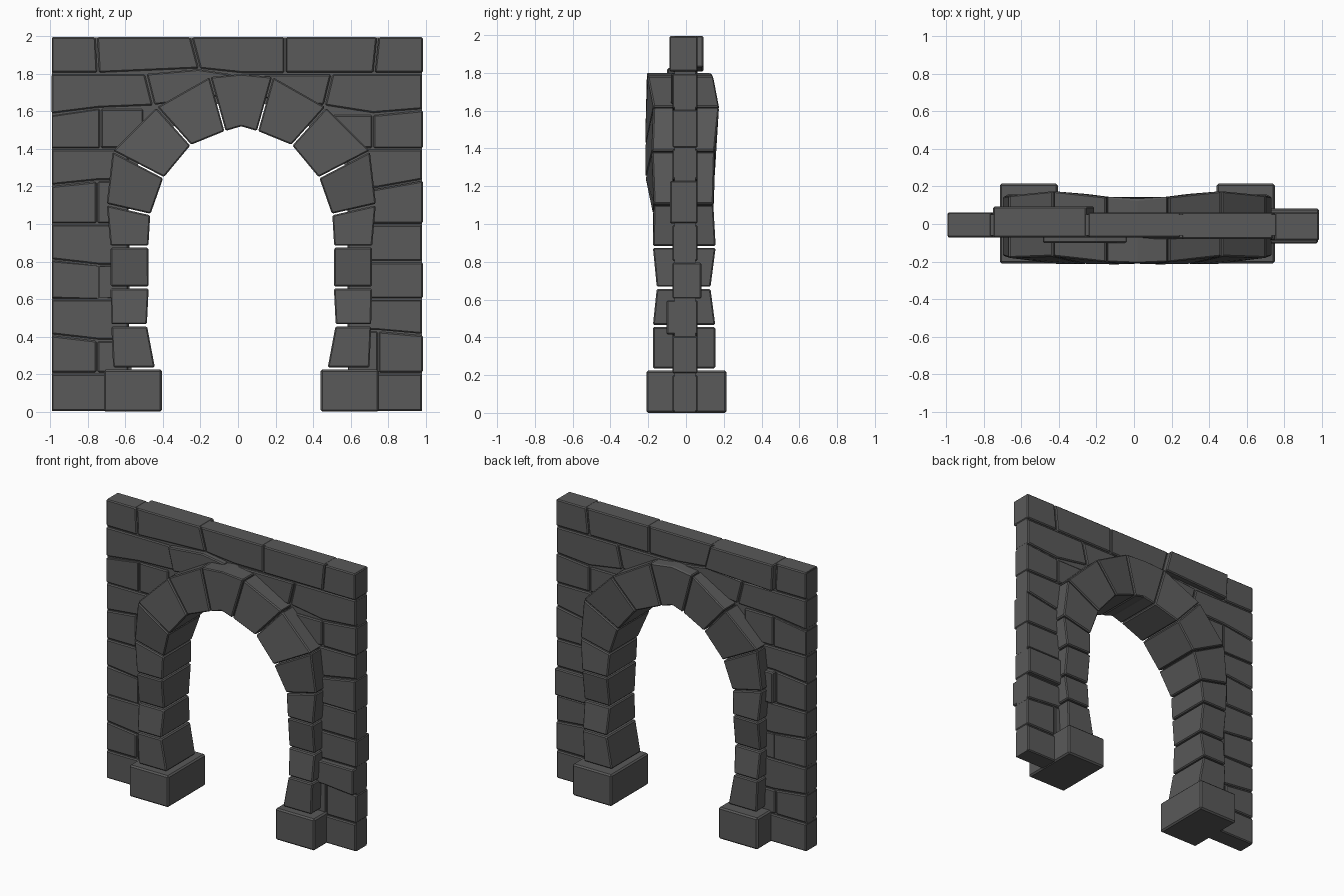
import bpy, bmesh

if "Cube" in bpy.data.objects:
    bpy.data.objects.remove(bpy.data.objects["Cube"])

stone_mat = bpy.data.materials.new("dark_grey_stone")
stone_mat.diffuse_color = (0.1, 0.1, 0.1, 1)
stone_mat.use_nodes = True
stone_mat.node_tree.nodes["Principled BSDF"].inputs["Base Color"].default_value = stone_mat.diffuse_color
MID = 0.0175          # centre line of the arch
F, B = 0.072, 0.062   # usual front and back depth of the wall


def stone(name, pts, gap=0.005, bevel=0.007):
    """Block from an outline of (x, z, front depth, back depth) points."""
    cx = sum(p[0] for p in pts) / len(pts)
    cz = sum(p[1] for p in pts) / len(pts)
    half_w = max(abs(p[0] - cx) for p in pts)
    half_h = max(abs(p[1] - cz) for p in pts)
    sx, sz = 1 - gap / half_w, 1 - gap / half_h
    bm = bmesh.new()
    rings = []
    for side in (2, 3):
        sign = -1 if side == 2 else 1
        rings.append([bm.verts.new((cx + (p[0] - cx) * sx, sign * p[side],
                                    cz + (p[1] - cz) * sz)) for p in pts])
    front, back = rings
    bm.faces.new(front)
    bm.faces.new(back[::-1])
    n = len(pts)
    for i in range(n):
        j = (i + 1) % n
        bm.faces.new((front[i], back[i], back[j], front[j]))
    bmesh.ops.recalc_face_normals(bm, faces=bm.faces)
    mesh = bpy.data.meshes.new(name)
    bm.to_mesh(mesh)
    bm.free()
    ob = bpy.data.objects.new(name, mesh)
    bpy.context.collection.objects.link(ob)
    mesh.materials.append(stone_mat)
    if bevel:
        mod = ob.modifiers.new("worn_edges", "BEVEL")
        mod.width = bevel
        mod.segments = 1
        mod.limit_method = 'ANGLE'
    return ob


def flat(outline, front=F, back=B):
    return [(x, z, front, back) for x, z in outline]


def flip(pts):
    return [(2 * MID - p[0], *p[1:]) for p in pts]


# Arch joints from the foot to the keystone: outer point, inner point
joints = [
    ((-.67, .23, .175, .155), (-.437, .23, .175, .155)),
    ((-.68, .46, .175, .155), (-.48, .46, .175, .155)),
    ((-.685, .662, .155, .13), (-.47, .662, .155, .13)),
    ((-.685, .88, .175, .157), (-.472, .88, .175, .157)),
    ((-.705, 1.105, .17, .145), (-.462, 1.05, .175, .145)),
    ((-.672, 1.39, .18, .152), (-.393, 1.245, .215, .152)),
    ((-.435, 1.625, .172, .175), (-.25, 1.418, .215, .16)),
    ((-.15, 1.787, .203, .145), (-.068, 1.492, .215, .137)),
]

# Arch stones and base blocks, mirrored about the arch centre
base = flat([(-.715, 0), (-.405, 0), (-.405, .225), (-.715, .225)], .21, .215)
for side, tf in (("left", lambda p: p), ("right", flip)):
    stone(f"base_block_{side}", tf(base), gap=0, bevel=0.01)
    for i, (a, b) in enumerate(zip(joints, joints[1:])):
        stone(f"arch_stone_{side}_{i + 1}", tf([a[0], a[1], b[1], b[0]]), gap=0.006)

# Keystone, bent at the middle
outer, inner = joints[-1]
stone("keystone", [outer, inner, (MID, 1.517, .212, .13), *flip([inner]),
                   *flip([outer]), (MID, 1.803, .21, .13)], gap=0.004)

# Wall courses: (height at outer end, height near arch) of each bed joint
beds = {
    "left": [(0, 0), (.205, .205), (.41, .38), (.60, .60), (.81, .78), (1, 1),
             (1.205, 1.232), (1.4, 1.4), (1.58, 1.618)],
    "right": [(0, 0), (.205, .205), (.41, .432), (.60, .60), (.80, .80), (1, 1),
              (1.235, 1.19), (1.4, 1.4), (1.61, 1.585)],
}
splits = {"left": {1: .75, 3: .74, 5: .75, 7: .735}, "right": {1: .745, 7: .72}}
# Stones standing proud: (side, course, piece) -> front and back depth
proud = {("right", 2, 0): (.103, B), ("right", 5, 0): (.085, B),
         ("right", 3, 0): (F, .082), ("left", 5, 1): (F, .09)}

for side, sign in (("left", -1), ("right", 1)):
    for c, (lo, hi) in enumerate(zip(beds[side], beds[side][1:])):
        end = .997 if sign < 0 else (.99 if c % 2 else .985)
        cuts = [end] + ([splits[side][c]] if c in splits[side] else [])
        cuts.append(.62 if c == 0 else .5 if c == 7 else .58)

        def height(bed, x):
            t = min(1, max(0, (end - x) / (end - .74)))
            return bed[0] + (bed[1] - bed[0]) * t

        for k, (x0, x1) in enumerate(zip(cuts, cuts[1:])):
            xs = [x0, x1] if x0 < .74 or x1 > .74 else [x0, .74, x1]
            outline = [(sign * x, height(lo, x)) for x in xs]
            outline += [(sign * x, height(hi, x)) for x in reversed(xs)]
            stone(f"wall_stone_{side}_{c + 1}_{k + 1}",
                  flat(outline, *proud.get((side, c, k), (F, B))))

# Stones over the shoulders of the arch
stone("shoulder_left_end", flat([(-.997, 1.585), (-.74, 1.618), (-.45, 1.63),
                                 (-.492, 1.802), (-.997, 1.802)]))
stone("shoulder_left_inner", flat([(-.45, 1.63), (-.08, 1.68), (-.03, 1.80),
                                   (-.21, 1.828), (-.492, 1.802)], .1))
stone("shoulder_right_inner", flat([(.05, 1.68), (.46, 1.63), (.5, 1.80), (.02, 1.80)], .08))
stone("shoulder_right_end", flat([(.46, 1.63), (.72, 1.588), (.985, 1.61),
                                  (.985, 1.802), (.5, 1.802)]))

# Top course
stone("top_stone_1", flat([(-.997, 1.802), (-.745, 1.802), (-.755, 2), (-.997, 2)]))
stone("top_stone_2", flat([(-.745, 1.802), (-.205, 1.826), (-.25, 2), (-.755, 2)], F, .092))
stone("top_stone_3", flat([(-.205, 1.826), (.02, 1.802), (.25, 1.802), (.25, 2), (-.25, 2)]))
stone("top_stone_4", flat([(.25, 1.802), (.725, 1.802), (.745, 2), (.25, 2)], .08))
stone("top_stone_5", flat([(.725, 1.802), (.99, 1.802), (.99, 2), (.745, 2)], .088))

# Mortar core behind the joints, with the arch opening left out
ring = [((o[0] + i[0]) / 2, (o[1] + i[1]) / 2) for o, i in joints]
ring[0] = (ring[0][0], 0.005)
core = [(-.99, .005)] + ring + [(2 * MID - x, z) for x, z in reversed(ring)]
core += [(.98, .005), (.98, 1.994), (-.99, 1.994)]
stone("mortar_core", flat(core, .06, .05), gap=0, bevel=0)
